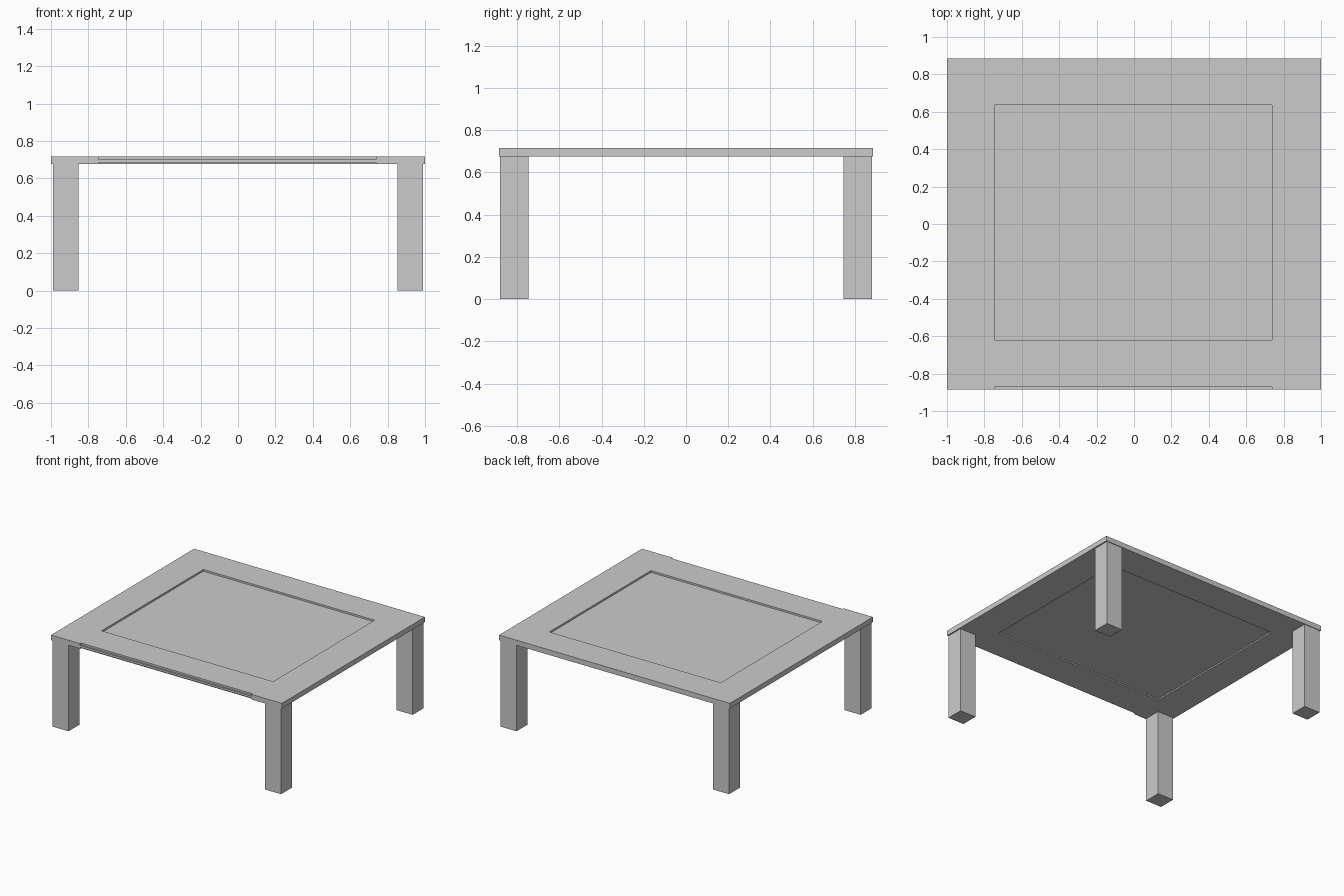
import bpy

if "Cube" in bpy.data.objects:
    bpy.data.objects.remove(bpy.data.objects["Cube"])

Z0, Z1 = 0.676, 0.716          # underside and top of the frame
X0, X1 = -0.747, 0.738         # inner opening, left and right
Y0, Y1 = -0.62, 0.637          # inner opening, front and back


def box(name, x, y, z):
    """Box spanning the given (min, max) ranges."""
    bpy.ops.mesh.primitive_cube_add(size=1, location=[sum(r) / 2 for r in (x, y, z)])
    ob = bpy.context.object
    ob.name = name
    ob.scale = [r[1] - r[0] for r in (x, y, z)]
    bpy.ops.object.transform_apply(location=False, rotation=False, scale=True)
    return ob


# Tabletop frame: full-depth side rails, back rail, slightly set-back front rail
box("left_rail", (-1, X0), (-0.885, 0.885), (Z0, Z1))
box("right_rail", (X1, 1), (-0.885, 0.885), (Z0, Z1))
box("back_rail", (X0, X1), (Y1, 0.885), (Z0, Z1))
box("front_rail", (X0, X1), (-0.872, Y0), (Z0, Z1))

# Thin sunken panel that slides through the front rail, its lip showing in front
box("sliding_panel", (X0, X1), (-0.885, Y1), (0.686, 0.702))

# Four square legs
for side, sx in (("left", -1), ("right", 1)):
    for end, sy in (("front", -1), ("back", 1)):
        x = sorted((sx * 0.852, sx * 0.99))
        y = sorted((sy * 0.747, sy * 0.88))
        box(f"{end}_{side}_leg", x, y, (0, Z0))
